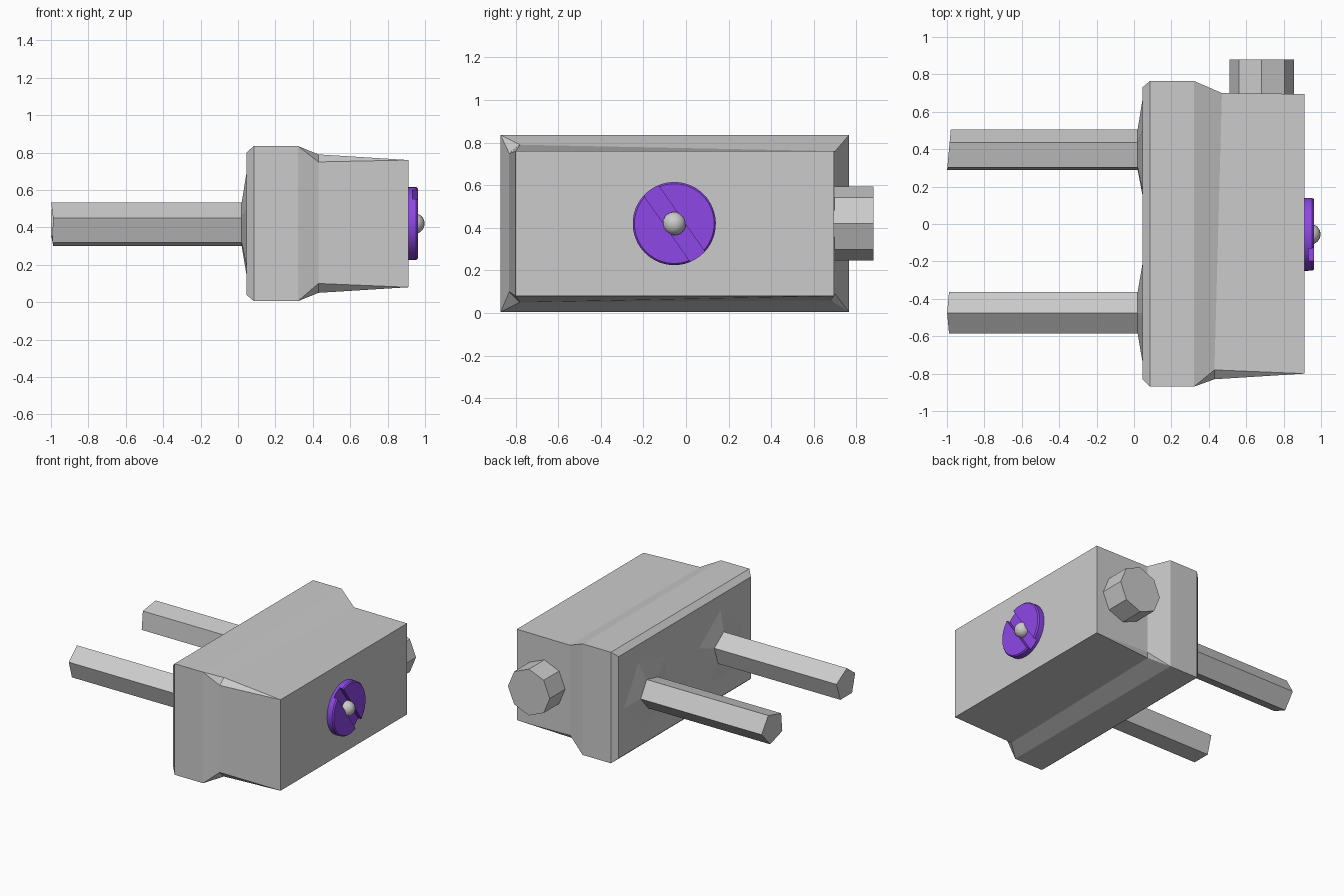
import bpy, bmesh
from math import sin, cos, pi, radians, asin
from mathutils import Matrix

if "Cube" in bpy.data.objects:
    bpy.data.objects.remove(bpy.data.objects["Cube"])


def material(name, color):
    m = bpy.data.materials.new(name)
    m.use_nodes = True
    m.diffuse_color = color
    node = next(n for n in m.node_tree.nodes if n.type == 'BSDF_PRINCIPLED')
    node.inputs["Base Color"].default_value = color
    return m


GREY = material("grey", (0.6, 0.6, 0.6, 1))
PURPLE = material("purple", (0.28, 0.065, 0.83, 1))


def finish(name, bm, mat):
    bmesh.ops.remove_doubles(bm, verts=bm.verts, dist=0.0005)
    bmesh.ops.recalc_face_normals(bm, faces=bm.faces)
    mesh = bpy.data.meshes.new(name)
    bm.to_mesh(mesh)
    bm.free()
    mesh.materials.append(mat)
    ob = bpy.data.objects.new(name, mesh)
    bpy.context.collection.objects.link(ob)
    return ob


def smooth(ob, angle):
    bpy.ops.object.select_all(action='DESELECT')
    ob.select_set(True)
    bpy.context.view_layer.objects.active = ob
    bpy.ops.object.shade_smooth_by_angle(angle=radians(angle))


def loft(name, sections, mat):
    """Skin a list of equal-sized point rings and cap both ends."""
    bm = bmesh.new()
    rings = [[bm.verts.new(p) for p in s] for s in sections]
    for a, b in zip(rings, rings[1:]):
        for i in range(len(a)):
            j = (i + 1) % len(a)
            bm.faces.new((a[i], a[j], b[j], b[i]))
    bm.faces.new(rings[0])
    bm.faces.new(rings[-1])
    return finish(name, bm, mat)


def rect(x, y0, y1, z0, z1):
    """Rectangle with doubled corners, to match the chamfered shoulder."""
    corners = [(x, y0, z1), (x, y0, z0), (x, y1, z0), (x, y1, z1)]
    return [c for c in corners for _ in range(2)]


def polygon(x, y, z, r, n, turn=0):
    return [(x, y + r * cos(turn + 2 * pi * i / n), z + r * sin(turn + 2 * pi * i / n))
            for i in range(n)]


# Housing: wide flange stepping in to a tapered block
shoulder = [(0.43, -0.78, 0.79), (0.43, -0.83, 0.75), (0.43, -0.83, 0.10), (0.43, -0.78, 0.05),
            (0.45, 0.68, 0.06), (0.47, 0.70, 0.09), (0.47, 0.70, 0.755), (0.47, 0.70, 0.76)]
loft("housing", [rect(0.045, -0.83, 0.73, 0.04, 0.80),
                 rect(0.085, -0.87, 0.765, 0.005, 0.835),
                 rect(0.32, -0.87, 0.765, 0.005, 0.835),
                 shoulder,
                 rect(0.912, -0.80, 0.695, 0.08, 0.76)], GREY)

# Five-sided prongs with slanted tips and shallow flares at the root
for name, y, turn in (("back", 0.39, 67), ("front", -0.475, 90)):
    a = radians(turn)
    root = polygon(0.06, y, 0.415, 0.117, 5, a)
    tip = [(-0.99 + 0.09 * (py - y if y > 0 else abs(py - y) - 0.1), py, pz)
           for _, py, pz in polygon(0, y, 0.415, 0.117, 5, a)]
    loft(name + "_prong", [root, tip], GREY)
    loft(name + "_prong_flare", [polygon(0.046, y, 0.415, 0.28, 5, a),
                                 polygon(0.02, y, 0.415, 0.12, 5, a)], GREY)

# Octagonal knob on the end of the housing
bm = bmesh.new()
bmesh.ops.create_cone(bm, cap_ends=True, segments=8, radius1=0.173, radius2=0.173, depth=0.2,
                      matrix=Matrix.Translation((0.683, 0.78, 0.42)) @ Matrix.Rotation(pi / 2, 4, 'X'))
finish("end_knob", bm, GREY)

# Slotted round button: thin base plus two raised segments
CY, CZ, R, SLOT = -0.055, 0.42, 0.195, 0.0415
smooth(loft("button_base", [polygon(x, CY, CZ, R, 48) for x in (0.90, 0.932)], PURPLE), 35)


def segment(x, r, side):
    start = asin(SLOT / r)
    angles = [start + (pi - 2 * start) * i / 24 for i in range(25)]
    tilt = radians(-55) + (pi if side < 0 else 0)
    return [(x, CY + r * cos(t + tilt), CZ + r * sin(t + tilt)) for t in angles]


for name, side in (("upper", 1), ("lower", -1)):
    smooth(loft("button_" + name + "_half",
                [segment(0.925, R, side), segment(0.953, R, side), segment(0.962, R - 0.008, side)],
                PURPLE), 35)

# Small ball in the middle of the button
bm = bmesh.new()
bmesh.ops.create_uvsphere(bm, u_segments=16, v_segments=10, radius=0.055,
                          matrix=Matrix.Translation((0.943, CY, CZ)))
smooth(finish("button_ball", bm, GREY), 60)
